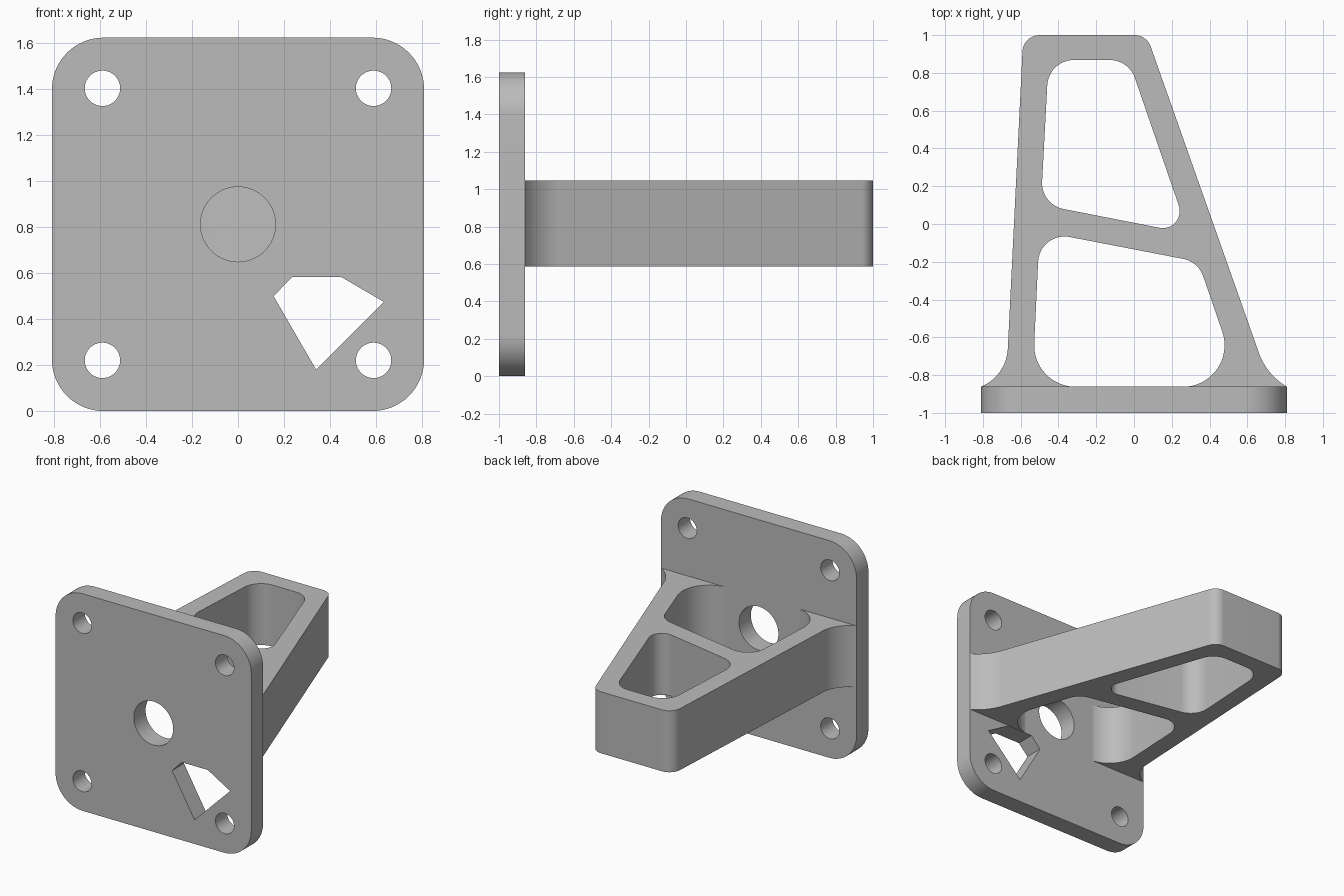
import bpy, bmesh, math
from mathutils import Vector

if "Cube" in bpy.data.objects:
    bpy.data.objects.remove(bpy.data.objects["Cube"], do_unlink=True)

grey = bpy.data.materials.new("plain grey")
grey.use_nodes = True
colour = (0.5, 0.5, 0.5, 1)
grey.diffuse_color = colour
grey.node_tree.nodes["Principled BSDF"].inputs["Base Color"].default_value = colour


def rounded(corners, steps=16):
    """Turn (u, v, radius) corners into an outline with tangent arcs."""
    pts = []
    n = len(corners)
    for i, (u, v, r) in enumerate(corners):
        p = Vector((u, v))
        if r == 0:
            pts.append(p)
            continue
        a = (Vector(corners[i - 1][:2]) - p).normalized()
        b = (Vector(corners[(i + 1) % n][:2]) - p).normalized()
        half = a.angle(b) / 2
        centre = p + (a + b).normalized() * r / math.sin(half)
        start = p + a * r / math.tan(half) - centre
        end = p + b * r / math.tan(half) - centre
        sweep = start.angle(end)
        for k in range(steps + 1):
            t = k / steps
            pts.append(centre + (start * math.sin((1 - t) * sweep)
                                 + end * math.sin(t * sweep)) / math.sin(sweep))
    return pts


def circle(u, v, r, steps=64):
    return [Vector((u + r * math.cos(k * math.tau / steps),
                    v + r * math.sin(k * math.tau / steps))) for k in range(steps)]


def prism(name, outline, low, high, axis):
    """Extrude an outline along Z (outline in x, y) or Y (outline in x, z)."""
    def place(p, d):
        return (p.x, p.y, d) if axis == "Z" else (p.x, d, p.y)
    bm = bmesh.new()
    face = bm.faces.new([bm.verts.new(place(p, low)) for p in outline])
    side = bmesh.ops.extrude_face_region(bm, geom=[face])
    shift = Vector(place(Vector((0, 0)), high - low))
    bmesh.ops.translate(bm, vec=shift,
                        verts=[g for g in side["geom"] if isinstance(g, bmesh.types.BMVert)])
    bmesh.ops.recalc_face_normals(bm, faces=bm.faces)
    mesh = bpy.data.meshes.new(name)
    bm.to_mesh(mesh)
    bm.free()
    mesh.materials.append(grey)
    obj = bpy.data.objects.new(name, mesh)
    bpy.context.collection.objects.link(obj)
    return obj


def cut(obj, cutters):
    """Subtract the cutters, then smooth the rounded walls."""
    bpy.ops.object.select_all(action="DESELECT")
    obj.select_set(True)
    bpy.context.view_layer.objects.active = obj
    for c in cutters:
        mod = obj.modifiers.new("cut", "BOOLEAN")
        mod.operation = "DIFFERENCE"
        mod.solver = "EXACT"
        mod.object = c
        bpy.ops.object.modifier_apply(modifier=mod.name)
    bpy.ops.object.shade_smooth_by_angle(angle=math.radians(30))


HALF, TOP, BACK = 0.81, 1.625, -0.86
MID = TOP / 2

# Mounting plate with rounded corners
R = 0.225
plate = prism("mounting_plate", rounded([(-HALF, 0, R), (HALF, 0, R), (HALF, TOP, R),
                                         (-HALF, TOP, R)]), -1, BACK, "Y")

# Arm outline, with flared feet sunk a little into the plate
arm = prism("tapered_arm", rounded([
    (-0.805, -0.9, 0), (-0.807, BACK, 0), (-0.675, -0.8, 0.23),
    (-0.586, 1.0, 0.09), (0.067, 1.0, 0.09),
    (0.7, -0.792, 0.34), (0.807, BACK, 0), (0.805, -0.9, 0)]), 0.587, 1.047, "Z")

# Two rounded windows through the arm
outer_window = prism("outer_window_cutter", rounded([
    (-0.452, 0.868, 0.14), (-0.028, 0.868, 0.14),
    (0.288, -0.05, 0.09), (-0.493, 0.103, 0.14)]), 0.4, 1.2, "Z")
inner_window = prism("inner_window_cutter", rounded([
    (-0.5, -0.038, 0.14), (0.34, -0.2, 0.14),
    (0.568, -0.862, 0.22), (-0.539, -0.862, 0.22)]), 0.4, 1.2, "Z")

# Holes through the plate: centre bore, four bolt holes, five-sided opening
bore = prism("bore_cutter", circle(0, MID, 0.163), -1.1, -0.75, "Y")
bolts = [prism("bolt_cutter", circle(sx * 0.59, MID + sz * 0.592, 0.077), -1.1, -0.75, "Y")
         for sx in (-1, 1) for sz in (-1, 1)]
opening = prism("opening_cutter", [Vector(p) for p in (
    (0.155, 0.5), (0.235, 0.583), (0.45, 0.583), (0.635, 0.475), (0.34, 0.18))],
    -1.1, -0.75, "Y")

cut(plate, [bore, opening] + bolts)
cut(arm, [outer_window, inner_window, bore])

for helper in [outer_window, inner_window, bore, opening] + bolts:
    bpy.data.objects.remove(helper, do_unlink=True)
